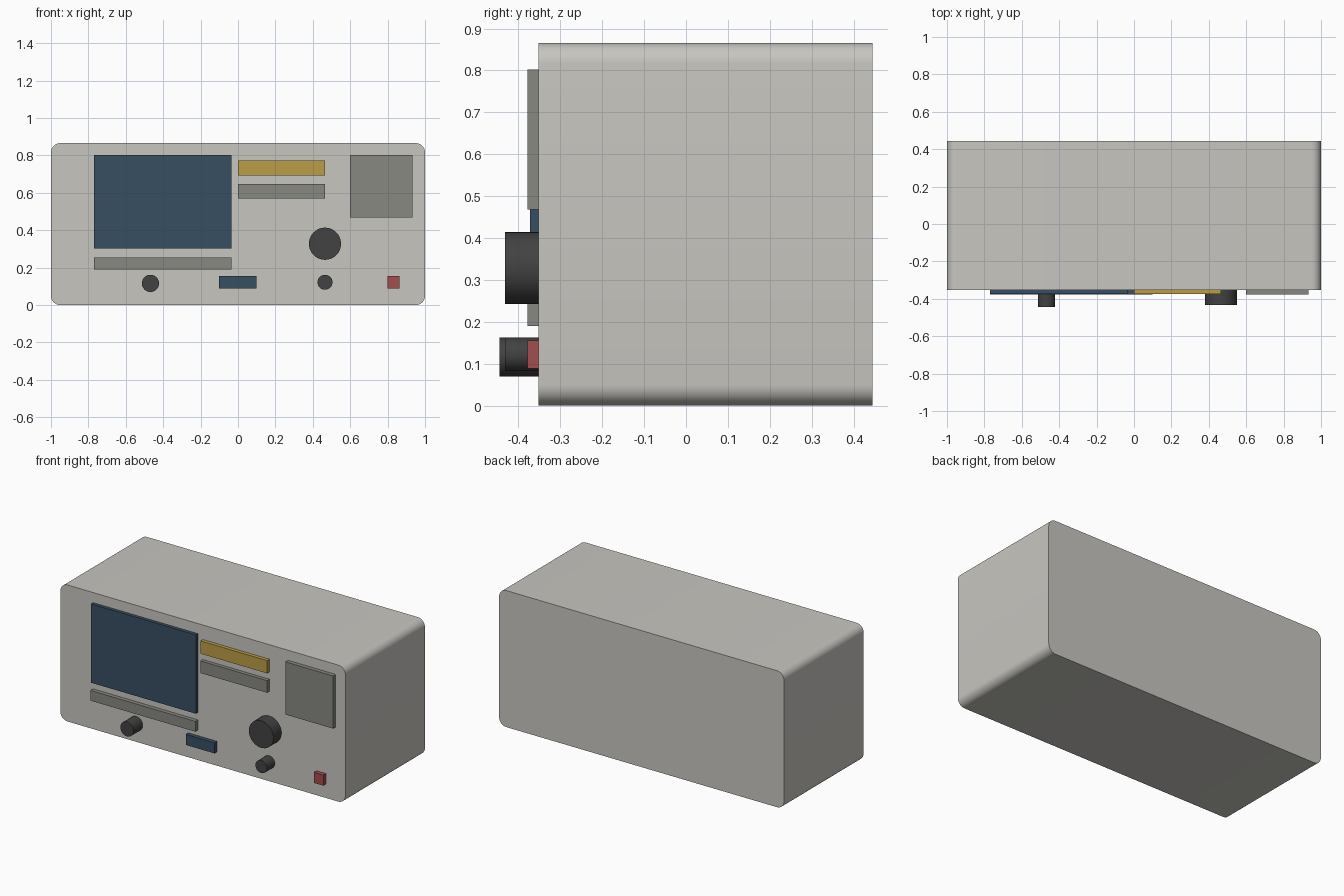
import bpy, bmesh, math
from mathutils import Matrix

if "Cube" in bpy.data.objects:
    bpy.data.objects.remove(bpy.data.objects["Cube"])

FRONT, BACK = -0.352, 0.445


def material(name, rgb):
    # 0-255 display colour to linear
    lin = [((c / 255 + 0.055) / 1.055) ** 2.4 for c in rgb]
    m = bpy.data.materials.new(name)
    m.diffuse_color = (*lin, 1)
    m.use_nodes = True
    m.node_tree.nodes["Principled BSDF"].inputs["Base Color"].default_value = m.diffuse_color
    return m


CASE = material("warm light grey", (200, 198, 192))
GREY = material("mid grey", (136, 136, 129))
NAVY = material("dark blue", (55, 79, 97))
GOLD = material("mustard", (188, 157, 70))
DARK = material("charcoal", (66, 66, 66))
RED = material("muted red", (162, 77, 79))


def finish(name, bm, mat, smooth=False):
    bmesh.ops.recalc_face_normals(bm, faces=bm.faces)
    me = bpy.data.meshes.new(name)
    bm.to_mesh(me)
    bm.free()
    me.materials.append(mat)
    ob = bpy.data.objects.new(name, me)
    bpy.context.collection.objects.link(ob)
    if smooth:
        bpy.ops.object.select_all(action='DESELECT')
        bpy.context.view_layer.objects.active = ob
        ob.select_set(True)
        bpy.ops.object.shade_smooth_by_angle(angle=math.radians(35))
    return ob


def box_mesh(x0, x1, y0, y1, z0, z1):
    bm = bmesh.new()
    mat = Matrix.Translation(((x0 + x1) / 2, (y0 + y1) / 2, (z0 + z1) / 2))
    mat = mat @ Matrix.Diagonal((x1 - x0, y1 - y0, z1 - z0, 1))
    bmesh.ops.create_cube(bm, size=1, matrix=mat)
    return bm


# Case: box with its four front-to-back edges rounded
bm = box_mesh(-1, 1, FRONT, BACK, 0, 0.866)
long_edges = [e for e in bm.edges if abs(e.verts[0].co.y - e.verts[1].co.y) > 0.1]
bmesh.ops.bevel(bm, geom=long_edges, offset=0.05, segments=8, profile=0.5, affect='EDGES')
finish("case", bm, CASE, True)

# Raised rectangular panels: x0, x1, z0, z1, front y
for name, x0, x1, z0, z1, y, mat in [
    ("screen", -0.77, -0.035, 0.302, 0.802, -0.373, NAVY),
    ("lower_strip", -0.77, -0.035, 0.19, 0.255, -0.378, GREY),
    ("display_bar", 0.0, 0.466, 0.693, 0.774, -0.375, GOLD),
    ("button_bar", 0.0, 0.466, 0.57, 0.647, -0.375, GREY),
    ("side_panel", 0.598, 0.932, 0.468, 0.802, -0.378, GREY),
    ("small_port", -0.102, 0.1, 0.088, 0.155, -0.378, NAVY),
    ("power_button", 0.798, 0.863, 0.088, 0.155, -0.378, RED),
]:
    finish(name, box_mesh(x0, x1, y, FRONT + 0.004, z0, z1), mat)

# Round knobs: x, z, radius, front y
for name, x, z, r, y in [
    ("main_dial", 0.465, 0.328, 0.086, -0.432),
    ("left_knob", -0.468, 0.116, 0.046, -0.445),
    ("right_knob", 0.465, 0.122, 0.04, -0.432),
]:
    bm = bmesh.new()
    back = FRONT + 0.004
    place = Matrix.Translation((x, (y + back) / 2, z)) @ Matrix.Rotation(math.pi / 2, 4, 'X')
    bmesh.ops.create_cone(bm, cap_ends=True, segments=48, radius1=r, radius2=r,
                          depth=back - y, matrix=place)
    finish(name, bm, DARK, True)
